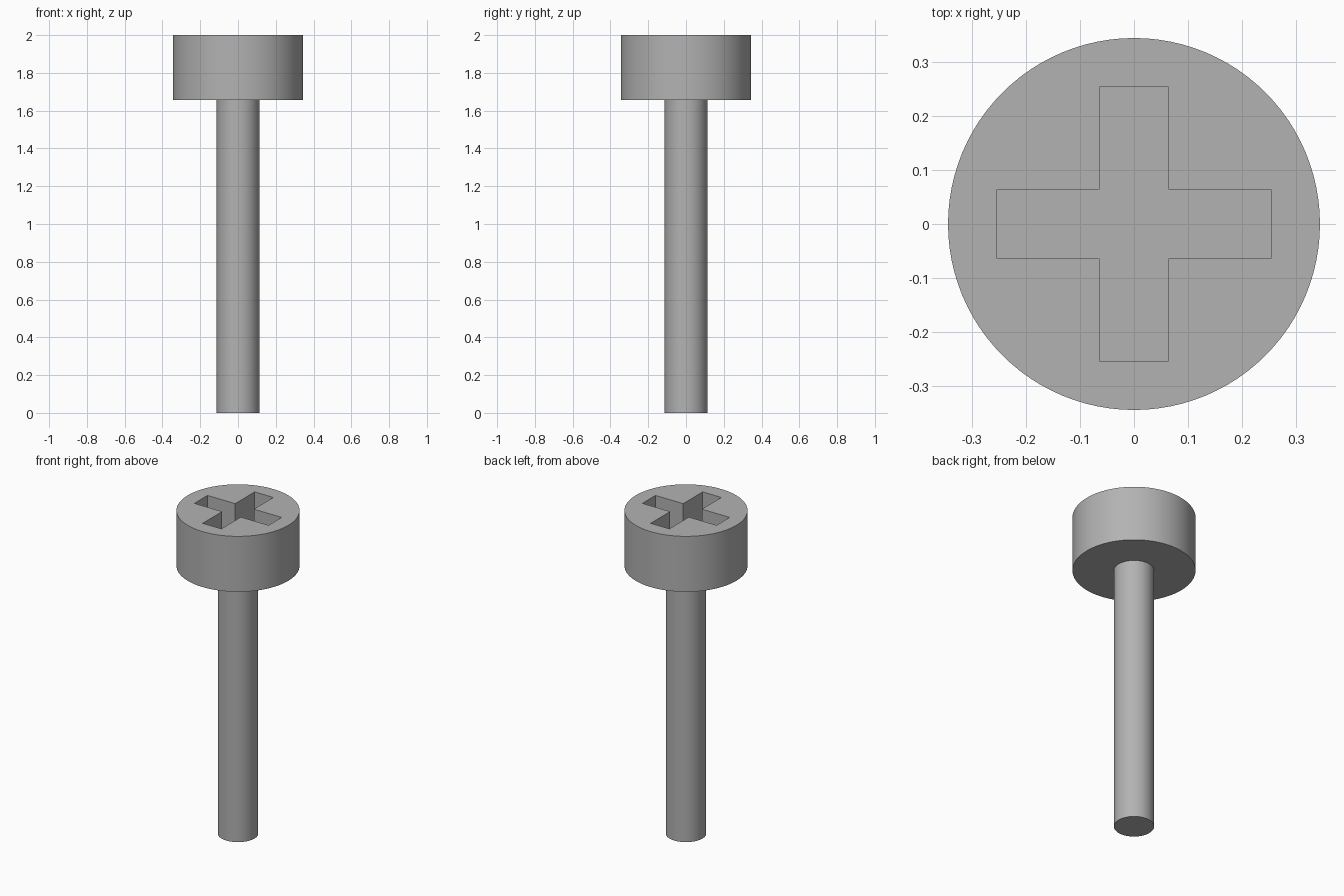
import bpy, bmesh
from math import radians

cube = bpy.data.objects.get("Cube")
if cube:
    bpy.data.objects.remove(cube, do_unlink=True)

HEAD_R, SHAFT_R = 0.345, 0.113
HEAD_BASE, TOP = 1.657, 2.0
ARM, HALF, DEPTH = 0.254, 0.064, 0.19

steel = bpy.data.materials.new("grey_steel")
steel.use_nodes = True
colour = (0.45, 0.45, 0.45, 1)
steel.diffuse_color = colour
steel.node_tree.nodes["Principled BSDF"].inputs["Base Color"].default_value = colour


def cylinder(name, radius, low, high):
    bpy.ops.mesh.primitive_cylinder_add(vertices=96, radius=radius, depth=high - low,
                                        location=(0, 0, (low + high) / 2))
    obj = bpy.context.object
    obj.name = name
    obj.data.materials.append(steel)
    return obj


# Shaft and head
shaft = cylinder("shaft", SHAFT_R, 0, HEAD_BASE)
head = cylinder("head", HEAD_R, HEAD_BASE, TOP)

# Cross-shaped cutter: one outline corner turned four times, then extruded
bm = bmesh.new()
outline = []
x, y = ARM, HALF
corners = [(HALF, -HALF), (ARM, -HALF), (ARM, HALF)]
for turn in range(4):
    outline += [bm.verts.new((cx, cy, TOP - DEPTH)) for cx, cy in corners]
    corners = [(-cy, cx) for cx, cy in corners]
base = bm.faces.new(outline)
raised = bmesh.ops.extrude_face_region(bm, geom=[base])["geom"]
bmesh.ops.translate(bm, vec=(0, 0, DEPTH + 0.1),
                    verts=[v for v in raised if isinstance(v, bmesh.types.BMVert)])
bmesh.ops.recalc_face_normals(bm, faces=bm.faces)
mesh = bpy.data.meshes.new("cross_cutter")
bm.to_mesh(mesh)
bm.free()
mesh.materials.append(steel)
cutter = bpy.data.objects.new("cross_cutter", mesh)
bpy.context.collection.objects.link(cutter)

# Cross recess in the head
cut = head.modifiers.new("cross_recess", "BOOLEAN")
cut.operation = "DIFFERENCE"
cut.solver = "EXACT"
cut.object = cutter
bpy.context.view_layer.objects.active = head
bpy.ops.object.modifier_apply(modifier=cut.name)
bpy.data.objects.remove(cutter, do_unlink=True)

# Smooth round sides with sharp rims
for obj in (shaft, head):
    bpy.ops.object.select_all(action="DESELECT")
    obj.select_set(True)
    bpy.context.view_layer.objects.active = obj
    bpy.ops.object.shade_smooth_by_angle(angle=radians(30))
